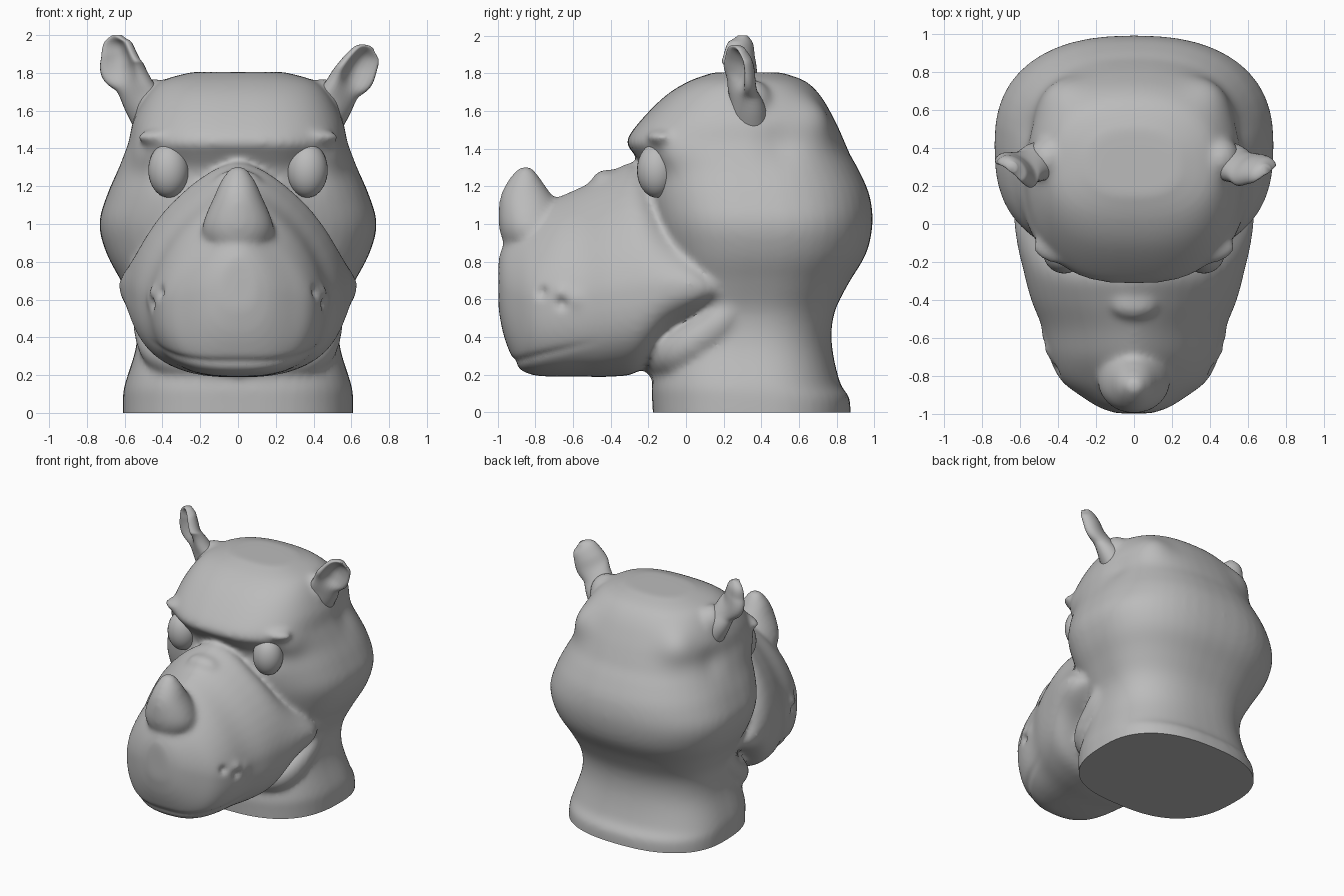
import bpy, bmesh, math
from mathutils import Vector, Matrix

cube = bpy.data.objects.get("Cube")
if cube:
    bpy.data.objects.remove(cube)

hide = bpy.data.materials.new("grey_hide")
hide.use_nodes = True
GREY = (0.5, 0.5, 0.5, 1)
hide.diffuse_color = GREY
hide.node_tree.nodes["Principled BSDF"].inputs["Base Color"].default_value = GREY


def make_object(name, bm):
    bmesh.ops.recalc_face_normals(bm, faces=bm.faces)
    mesh = bpy.data.meshes.new(name)
    bm.to_mesh(mesh)
    bm.free()
    mesh.materials.append(hide)
    mesh.shade_smooth()
    obj = bpy.data.objects.new(name, mesh)
    bpy.context.collection.objects.link(obj)
    return obj


def spline(keys, steps):
    """Smooth Catmull-Rom resampling of rows of values."""
    out = []
    for i in range(len(keys) - 1):
        rows = zip(keys[max(i - 1, 0)], keys[i], keys[i + 1], keys[min(i + 2, len(keys) - 1)])
        rows = list(rows)
        for s in range(steps):
            t = s / steps
            out.append([b + t / 2 * (c - a + t * (2 * a - 5 * b + 4 * c - d + t * (3 * (b - c) + d - a)))
                        for a, b, c, d in rows])
    return out + [list(keys[-1])]


def skin(bm, rings):
    """Bridge rings of points and close both ends."""
    loops = [[bm.verts.new(p) for p in ring] for ring in rings]
    n = len(loops[0])
    for lo, hi in zip(loops, loops[1:]):
        for i in range(n):
            bm.faces.new((lo[i], lo[(i + 1) % n], hi[(i + 1) % n], hi[i]))
    bm.faces.new(loops[0][::-1])
    bm.faces.new(loops[-1])


def oval(half, low, mid, high, p_low, p_high, n=48):
    """Squarish oval with its widest line at mid."""
    pts = []
    for i in range(n):
        c, s = math.cos(math.tau * i / n), math.sin(math.tau * i / n)
        p = p_high if s > 0 else p_low
        reach = high - mid if s > 0 else mid - low
        pts.append((math.copysign(abs(c) ** (2 / p), c) * half,
                    mid + math.copysign(abs(s) ** (2 / p), s) * reach))
    return pts


def upright(bm, keys, p_front, p_back, steps=4):
    skin(bm, [[(x, y, z) for x, y in oval(w, f, m, b, p_front, p_back)]
              for z, f, b, m, w in spline(keys, steps)])


def ball(bm, loc, size):
    m = Matrix.Translation(loc) @ Matrix.Diagonal((*size, 1))
    bmesh.ops.create_uvsphere(bm, u_segments=32, v_segments=20, radius=1, matrix=m)


# Skull and neck: height, front, back, widest depth, half width
skull = [(-.1, -.17, .87, .4, .61), (.07, -.18, .87, .4, .61), (.15, -.18, .82, .38, .6),
         (.35, -.14, .775, .36, .54), (.52, -.12, .785, .38, .54), (.68, -.1, .86, .4, .61),
         (.84, -.13, .955, .42, .695), (1, -.17, .99, .42, .735), (1.15, -.2, .975, .4, .695),
         (1.28, -.215, .92, .38, .64), (1.37, -.275, .87, .36, .605), (1.44, -.315, .84, .35, .58),
         (1.55, -.24, .79, .34, .555), (1.68, -.11, .715, .32, .485), (1.76, .02, .63, .32, .4),
         (1.805, .15, .5, .32, .24)]
head = bmesh.new()
upright(head, skull, 2.65, 2.4)

# Muzzle: depth, bottom, top, widest height, half width
muzzle = [(.16, .57, .8, .66, .58), (.05, .5, .95, .68, .63), (-.1, .4, 1.12, .68, .615),
          (-.25, .22, 1.32, .66, .58), (-.4, .19, 1.28, .64, .54), (-.55, .19, 1.2, .62, .48),
          (-.7, .19, 1.13, .6, .445), (-.82, .2, 1.03, .6, .385), (-.9, .25, .97, .62, .285),
          (-.965, .4, .9, .65, .18), (-.995, .55, .82, .68, .09)]
skin(head, [[(x, y, z) for x, z in oval(w, lo, m, hi, 2.7, 1.6)]
            for y, lo, hi, m, w in spline(muzzle, 4)])

# Horn
upright(head, [(.84, -.9, -.74, -.82, .1), (.9, -.965, -.68, -.82, .165), (.97, -.99, -.65, -.83, .19),
               (1.05, -.995, -.65, -.84, .17), (1.15, -.985, -.71, -.85, .125),
               (1.23, -.945, -.765, -.85, .09), (1.28, -.905, -.8, -.85, .055),
               (1.305, -.88, -.82, -.85, .03)], 2, 2)

# Brows, ear roots, nose hump and the fold of skin below the jaw
ball(head, (0, -.42, 1.21), (.13, .085, .08))
for side in (-1, 1):
    ball(head, (side * .34, -.12, 1.46), (.19, .1, .05))
    ball(head, (side * .45, .34, 1.64), (.11, .12, .13))
    fold = [(.48, .27, .58, .06), (.46, .15, .45, .095), (.36, -.05, .31, .11), (0, -.13, .27, .1)]
    for x, y, z, r in spline(fold, 8):
        ball(head, (side * x, y, z), (r, r, r))

# Fuse into one skin and relax it
head_obj = make_object("head", head)
fuse = head_obj.modifiers.new("fuse", 'REMESH')
fuse.mode = 'VOXEL'
fuse.voxel_size = .018
relax = head_obj.modifiers.new("relax", 'SMOOTH')
relax.factor, relax.iterations = .5, 14
baked = bpy.data.meshes.new_from_object(
    head_obj.evaluated_get(bpy.context.evaluated_depsgraph_get()))
head_obj.modifiers.clear()
head_obj.data = baked

# Sculpt strokes: point, radius, amount along the normal
strokes = [((.45, -.66, .58), .03, -.025), ((.44, -.66, .635), .04, .015),
           ((.42, -.77, .64), .03, -.025), ((.47, -.59, .6), .05, .01),
           ((.37, -.19, 1.28), .12, -.02), ((.58, .5, 1.42), .12, -.025),
           ((.41, .7, 1.57), .13, .045), ((.48, -.06, 1.36), .1, .015)]
bm = bmesh.new()
bm.from_mesh(baked)
bm.normal_update()
for v in bm.verts:
    p = Vector((abs(v.co.x), v.co.y, v.co.z))
    push = sum(a * math.exp(-((p - Vector(c)).length / r) ** 2) for c, r, a in strokes)
    # Mouth crease
    if p.y < -.45 and v.normal.z > -.8:
        line = .27 + .25 * max(0, p.y + .9)
        push -= .01 * math.exp(-((p.z - line) / .022) ** 2) * min(1, (-.45 - p.y) * 3)
    v.co += v.normal * push
# Flat cut under the neck
cut = bmesh.ops.bisect_plane(bm, geom=bm.verts[:] + bm.edges[:] + bm.faces[:],
                             plane_co=(0, 0, 0), plane_no=(0, 0, -1), clear_outer=True)
rim = [e for e in cut["geom_cut"] if isinstance(e, bmesh.types.BMEdge)]
bmesh.ops.contextual_create(bm, geom=rim)
bm.to_mesh(baked)
bm.free()
baked.shade_smooth()
baked.set_sharp_from_angle(angle=math.radians(50))

# Eyes
for side, name in ((-1, "right_eye"), (1, "left_eye")):
    eye = bmesh.new()
    ball(eye, (side * .367, -.155, 1.285), (.108, .105, .145))
    make_object(name, eye)


# Cupped ears: x, y, z, half width, thickness, cup depth
def ear(name, side, keys):
    bm, rows, rings = bmesh.new(), spline(keys, 5), []
    front = Vector((side * .6, -.8, 0))
    for i, (x, y, z, w, th, cup) in enumerate(rows):
        a, b = rows[max(i - 1, 0)], rows[min(i + 1, len(rows) - 1)]
        across = (Vector(b[:3]) - Vector(a[:3])).cross(front).normalized()
        ring = []
        for k in range(28):
            c, s = math.cos(math.tau * k / 28), math.sin(math.tau * k / 28)
            depth = th * s * (1 - cup * s * s) if s > 0 else th * s
            ring.append(Vector((x, y, z)) + across * c * w + front * depth)
        rings.append(ring)
    skin(bm, rings)
    make_object(name, bm)


ear("right_ear", -1, [(-.38, .34, 1.5, .15, .13, 0), (-.49, .33, 1.64, .12, .1, .1),
                      (-.555, .3, 1.74, .105, .085, .5), (-.615, .28, 1.82, .13, .08, 1.3),
                      (-.635, .28, 1.9, .105, .075, 1.5), (-.645, .29, 1.96, .08, .06, 1.2),
                      (-.64, .3, 2, .025, .025, 0)])
ear("left_ear", 1, [(.38, .34, 1.5, .15, .13, 0), (.485, .33, 1.62, .12, .1, .1),
                    (.55, .3, 1.71, .105, .085, .5), (.61, .28, 1.78, .12, .08, 1.3),
                    (.65, .28, 1.85, .105, .075, 1.5), (.68, .28, 1.905, .08, .06, 1.2),
                    (.695, .29, 1.935, .025, .025, 0)])
